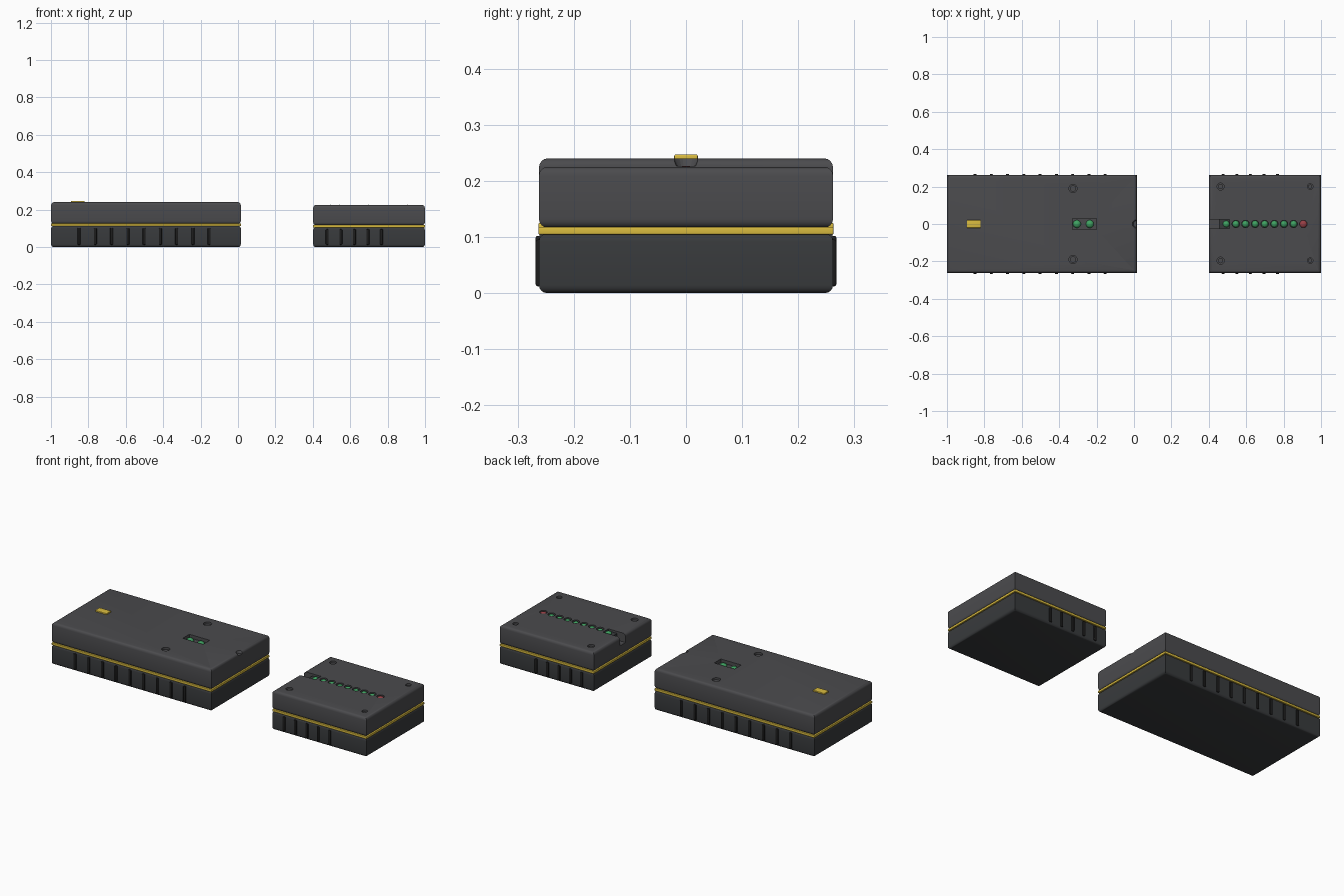
import bpy, bmesh, math
from mathutils import Matrix, Vector

if "Cube" in bpy.data.objects:
    bpy.data.objects.remove(bpy.data.objects["Cube"])


def material(name, rgb):
    m = bpy.data.materials.new(name)
    m.diffuse_color = (*rgb, 1)
    m.use_nodes = True
    m.node_tree.nodes["Principled BSDF"].inputs["Base Color"].default_value = m.diffuse_color
    return m


TOP = material("top_grey", (0.07, 0.07, 0.075))
BASE = material("base_grey", (0.04, 0.043, 0.046))
RIB = material("rib_black", (0.012, 0.012, 0.012))
YELLOW = material("yellow", (0.7, 0.5, 0.05))
GREEN = material("green", (0.05, 0.36, 0.12))
RED = material("red", (0.32, 0.05, 0.06))


def finish(bm, name, mat):
    me = bpy.data.meshes.new(name)
    bm.to_mesh(me)
    bm.free()
    ob = bpy.data.objects.new(name, me)
    bpy.context.collection.objects.link(ob)
    if mat:
        me.materials.append(mat)
    return ob


def smooth(ob):
    bpy.ops.object.select_all(action='DESELECT')
    bpy.context.view_layer.objects.active = ob
    ob.select_set(True)
    bpy.ops.object.shade_smooth_by_angle(angle=math.radians(35))


def box(name, x, y, z, mat=None, bevel=0, flat_only=False):
    """Box from (min, max) ranges; flat_only rounds just the level edges."""
    bm = bmesh.new()
    size = Vector((x[1] - x[0], y[1] - y[0], z[1] - z[0]))
    mid = Vector((sum(x) / 2, sum(y) / 2, sum(z) / 2))
    bmesh.ops.create_cube(bm, size=1, matrix=Matrix.Translation(mid) @ Matrix.Diagonal((*size, 1)))
    if bevel:
        edges = [e for e in bm.edges
                 if not flat_only or abs(e.verts[0].co.z - e.verts[1].co.z) < 1e-5]
        bmesh.ops.bevel(bm, geom=edges, offset=bevel, segments=4, profile=0.5, affect='EDGES')
    ob = finish(bm, name, mat)
    if bevel:
        smooth(ob)
    return ob


def cylinder(name, x, y, z, r, mat=None, r_bottom=None):
    bm = bmesh.new()
    bmesh.ops.create_cone(bm, cap_ends=True, segments=24, radius1=r_bottom or r, radius2=r,
                          depth=z[1] - z[0], matrix=Matrix.Translation((x, y, sum(z) / 2)))
    return finish(bm, name, mat)


def lamp(name, x, z, r, h, mat):
    """Low domed indicator lamp."""
    bm = bmesh.new()
    bmesh.ops.create_uvsphere(bm, u_segments=20, v_segments=10, radius=1,
                              matrix=Matrix.Translation((x, 0, z)) @ Matrix.Diagonal((r, r, h, 1)))
    smooth(finish(bm, name, mat))


def cut(ob, cutters):
    for c in cutters:
        c.hide_render = True
        m = ob.modifiers.new("cut", 'BOOLEAN')
        m.operation, m.object, m.solver = 'DIFFERENCE', c, 'EXACT'
    me = bpy.data.meshes.new_from_object(
        ob.evaluated_get(bpy.context.evaluated_depsgraph_get()))
    ob.modifiers.clear()
    ob.data = me
    for c in cutters:
        bpy.data.objects.remove(c)
    smooth(ob)


def case(name, x0, x1, seam, height, ribs):
    """Base tray, yellow gasket, ribs on both sides; returns the lid."""
    w = 0.262
    box(name + "_base", (x0, x1), (-w, w), (0, seam - 0.006), BASE, 0.014, True)
    box(name + "_gasket", (x0 - 0.001, x1 + 0.001), (-w - 0.001, w + 0.001),
        (seam - 0.008, seam + 0.006), YELLOW, 0.003)
    for i, x in enumerate(ribs):
        for side, s in (("front", -1), ("back", 1)):
            y = sorted((s * 0.25, s * 0.268))
            box(f"{name}_rib_{side}_{i}", (x - 0.008, x + 0.008), y, (0.012, seam - 0.017), RIB, 0.004)
    return box(name + "_lid", (x0, x1), (-w, w), (seam + 0.004, height), TOP, 0.016, True)


# Large unit
H = 0.24
lid = case("large_unit", -0.999, 0.015, 0.119, H, [-0.85 + 0.087 * i for i in range(9)])
cut(lid, [box("window_cut", (-0.33, -0.20), (-0.03, 0.03), (H - 0.02, H + 0.1)),
          cylinder("end_notch_cut", 0.014, 0, (H - 0.014, H + 0.002), 0.024, None, 0.017)]
    + [cylinder("screw_cut", -0.326, y, (H - 0.02, H + 0.1), 0.022) for y in (-0.19, 0.19)])
for y in (-0.19, 0.19):
    cylinder("large_unit_screw", -0.326, y, (H - 0.03, H - 0.009), 0.017, TOP)
for x in (-0.305, -0.236):
    lamp("large_unit_lamp", x, H - 0.02, 0.021, 0.017, GREEN)
box("slide_button", (-0.893, -0.82), (-0.021, 0.021), (H - 0.01, H + 0.007), YELLOW, 0.003)

# Small unit
H = 0.225
lid = case("small_unit", 0.402, 0.999, 0.112, H, [0.477 + 0.0725 * i for i in range(5)])
lamps = [0.493 + 0.0515 * i for i in range(9)]
screws = [(x, y) for x in (0.463, 0.942) for y in (-0.196, 0.2)]
cut(lid, [box("slot_cut", (0.3, 0.51), (-0.025, 0.025), (H - 0.05, H + 0.1))]
    + [cylinder("lamp_cut", x, 0, (H - 0.015, H + 0.1), 0.020) for x in lamps[1:]]
    + [cylinder("screw_cut", x, y, (H - 0.018, H + 0.1), 0.019 if x < 0.7 else 0.015)
       for x, y in screws])
for x, y in screws:
    cylinder("small_unit_screw", x, y, (H - 0.03, H - 0.008), 0.014 if x < 0.7 else 0.011, TOP)
box("slot_floor", (0.455, 0.512), (-0.025, 0.025), (H - 0.052, H - 0.012), BASE)
for i, x in enumerate(lamps):
    last = i == 8
    lamp("stop_lamp" if last else "level_lamp", x, H - 0.014, 0.021 if last else 0.018,
         0.015, RED if last else GREEN)
